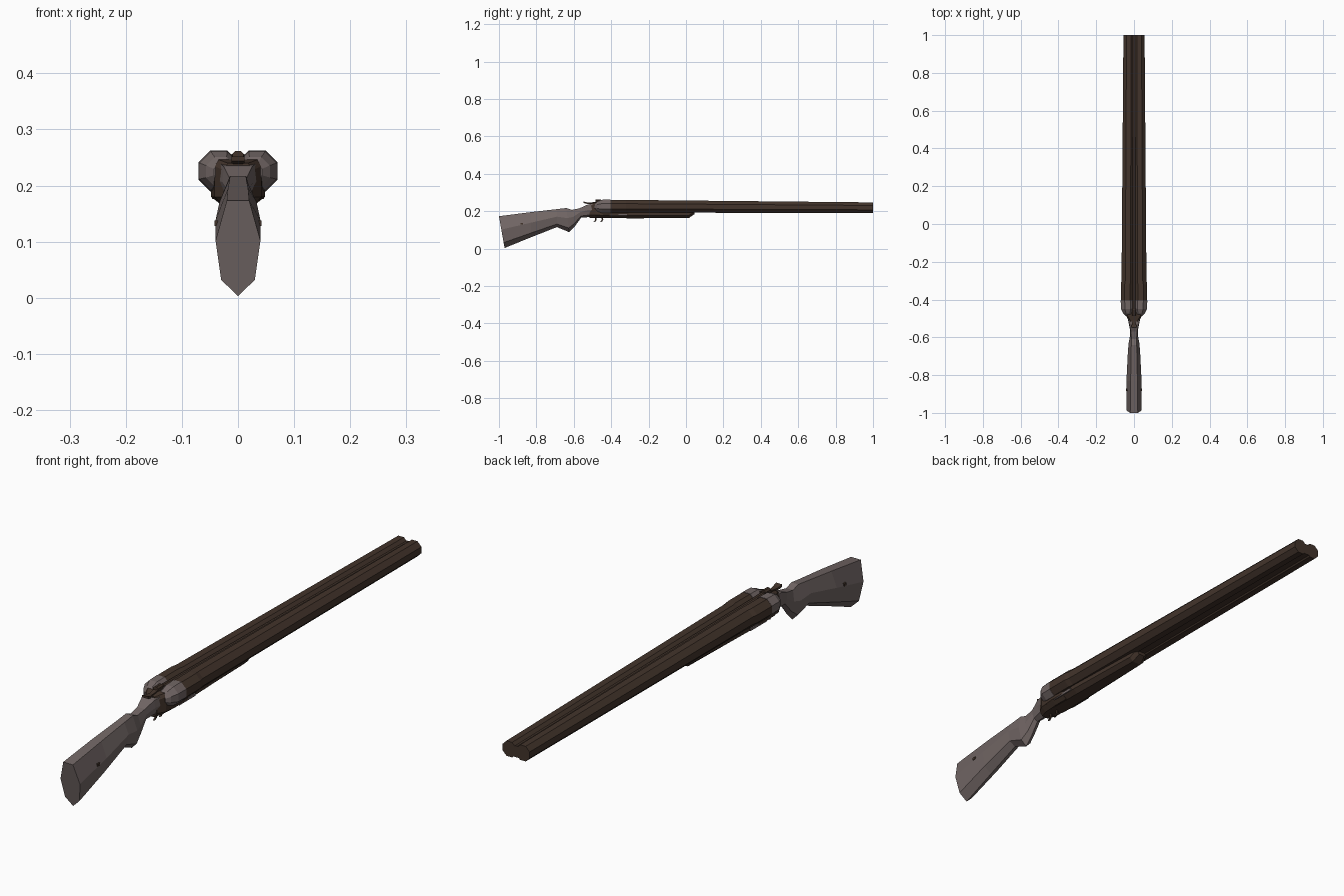
import bpy, bmesh, math

if "Cube" in bpy.data.objects:
    bpy.data.objects.remove(bpy.data.objects["Cube"])


def material(name, rgb):
    m = bpy.data.materials.new(name)
    m.diffuse_color = (*rgb, 1)
    m.use_nodes = True
    m.node_tree.nodes["Principled BSDF"].inputs["Base Color"].default_value = m.diffuse_color
    return m


WOOD = material("grey_wood", (0.165, 0.132, 0.128))
STEEL = material("dark_brown_steel", (0.055, 0.034, 0.024))


def loft(name, rings, mat):
    """Skin equal-length rings of points and cap both ends."""
    bm = bmesh.new()
    vs = [[bm.verts.new(p) for p in r] for r in rings]
    n = len(rings[0])
    for a, b in zip(vs, vs[1:]):
        for i in range(n):
            j = (i + 1) % n
            bm.faces.new((a[i], a[j], b[j], b[i]))
    bm.faces.new(vs[0])
    bm.faces.new(vs[-1])
    bmesh.ops.recalc_face_normals(bm, faces=bm.faces[:])
    me = bpy.data.meshes.new(name)
    bm.to_mesh(me)
    bm.free()
    me.materials.append(mat)
    ob = bpy.data.objects.new(name, me)
    bpy.context.collection.objects.link(ob)
    return ob


def octagon(x, y, z, r):
    """Flat-sided octagon; r is the distance to the flats."""
    R = r / math.cos(math.pi / 8)
    return [(x + R * math.cos(a), y, z + R * math.sin(a))
            for a in (math.pi / 4 * (i + 0.5) for i in range(8))]


def mirrored(half, y):
    """Close a right-hand half section [(x, z)...] across x = 0."""
    return [(x, y, z) for x, z in half] + [(-x, y, z) for x, z in reversed(half)]


def box(name, x0, x1, y0, y1, z0, z1, mat):
    return loft(name, [[(x0, y, z0), (x1, y, z0), (x1, y, z1), (x0, y, z1)]
                       for y in (y0, y1)], mat)


# stock: top y,z / bottom y,z / half width / width share of the top edge
def stock_ring(yt, zt, yb, zb, w, top):
    half = [(0, top), (0.42, 1), (0.83, 0.75)]
    pts = [(w * k, yt + (yb - yt) * t, zt + (zb - zt) * t) for t, k in half]
    return pts + [(0, yb, zb)] + [(-x, y, z) for x, y, z in reversed(pts)]


loft("stock", [stock_ring(*s) for s in (
    (-1.00, .173, -.97, .003, .040, .5),
    (-.83, .195, -.83, .060, .040, .45),
    (-.69, .211, -.69, .115, .033, .45),
    (-.64, .217, -.625, .088, .029, .5),
    (-.61, .207, -.595, .118, .023, .6),
    (-.57, .215, -.56, .166, .020, .8),
    (-.53, .234, -.52, .168, .028, .9),
    (-.47, .242, -.46, .166, .040, .9))], WOOD)

for side, sx in (("right", 1), ("left", -1)):
    # barrels, with a thicker chamber at the breech
    loft(side + "_barrel", [octagon(sx * x, y, z, r) for x, y, z, r in (
        (.035, -.42, .226, .035), (.035, -.32, .226, .035),
        (.032, -.30, .226, .034), (.028, 1.0, .219, .028))], STEEL)
    # rounded breech fences
    loft(side + "_fence", [octagon(sx * x, y, z, r) for x, y, z, r in (
        (.034, -.405, .226, .0365), (.034, -.45, .226, .035),
        (.031, -.475, .225, .026), (.029, -.488, .224, .014))], WOOD)
    # small side plates under the breech
    box(side + "_side_plate", sx * .036, sx * .046, -.41, -.315, .176, .186, WOOD)
    # stock side screw
    box(side + "_stock_screw", sx * .034, sx * .042, -.885, -.872, .128, .138, STEEL)

# ribs between the barrels
loft("top_rib", [mirrored([(.010, z - .025), (.010, z - .005), (.004, z)], y)
                 for y, z in ((-.47, .256), (-.40, .254), (1.0, .238))], STEEL)
loft("lower_rib", [mirrored([(w, .196), (w, .225)], y)
                   for y, w in ((-.42, .030), (1.0, .022))], STEEL)

# receiver
loft("receiver", [mirrored([(a, .164), (b, .180), (b, zt - .012), (c, zt)], y)
                  for y, a, b, c, zt in (
    (-.515, .014, .026, .018, .240), (-.485, .024, .042, .034, .246),
    (-.42, .028, .048, .038, .248), (-.36, .028, .046, .036, .245))], STEEL)

# fore-end with a slanted tip
loft("fore_end", [mirrored([(a, zb), (b, zb + .014), (b, .215)], y)
                  for y, a, b, zb in (
    (-.46, .024, .044, .164), (-.30, .024, .042, .162),
    (.015, .018, .032, .163), (.045, .012, .026, .184))], STEEL)

# opening lever and its pivot
loft("top_lever", [mirrored([(w, z - .008), (w, z)], y) for y, w, z in (
    (-.548, .012, .252), (-.535, .012, .248), (-.51, .007, .246), (-.45, .012, .256))], STEEL)
loft("lever_pivot", [octagon(0, y, .252, .010) for y in (-.485, -.455)], STEEL)

# two curved triggers
for name, y in (("rear_trigger", -.485), ("front_trigger", -.45)):
    loft(name, [[(x, y + dy + t, z) for x, t in
                 ((-.003, -.004), (.003, -.004), (.003, .004), (-.003, .004))]
                for dy, z in ((0, .170), (.004, .156), (0, .147), (-.008, .141))], STEEL)
